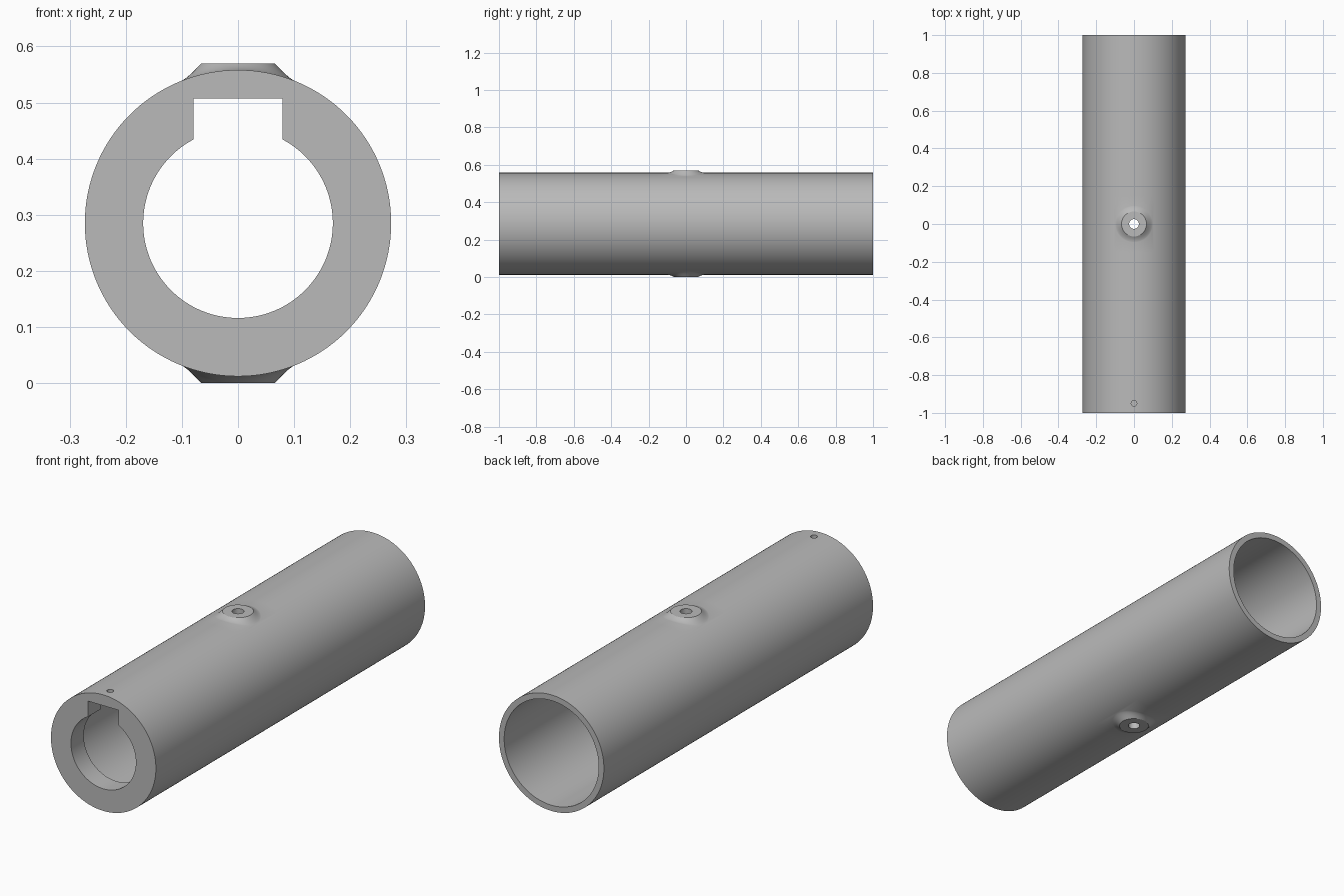
import bpy, bmesh, math
from mathutils import Matrix, Vector

if "Cube" in bpy.data.objects:
    bpy.data.objects.remove(bpy.data.objects["Cube"])

R, CZ, TOP = 0.273, 0.285, 0.2845       # tube radius, axis height, boss height from axis
CHAMBER_R, BORE_R, COLLAR_END = 0.246, 0.169, -0.905

steel = bpy.data.materials.new("steel grey")
steel.use_nodes = True
colour = (0.49, 0.49, 0.49, 1)
steel.diffuse_color = colour
steel.node_tree.nodes["Principled BSDF"].inputs["Base Color"].default_value = colour


def finish(name, bm):
    bmesh.ops.recalc_face_normals(bm, faces=bm.faces)
    mesh = bpy.data.meshes.new(name)
    bm.to_mesh(mesh)
    bm.free()
    mesh.materials.append(steel)
    ob = bpy.data.objects.new(name, mesh)
    bpy.context.collection.objects.link(ob)
    return ob


def skin(bm, rings):
    """Join closed rings of points into a capped solid."""
    loops = [[bm.verts.new(p) for p in ring] for ring in rings]
    n = len(loops[0])
    for a, b in zip(loops, loops[1:]):
        for i in range(n):
            j = (i + 1) % n
            bm.faces.new((a[i], a[j], b[j], b[i]))
    bm.faces.new(loops[0])
    bm.faces.new(loops[-1])


def circle(r, n):
    return [(r * math.cos(math.tau * i / n), r * math.sin(math.tau * i / n)) for i in range(n)]


def rod_y(name, r, stations, n=128):
    bm = bmesh.new()
    skin(bm, [[(x, y, CZ + z) for x, z in circle(r, n)] for y in stations])
    return finish(name, bm)


def rod_z(name, r, y, z0, z1, n=48):
    bm = bmesh.new()
    skin(bm, [[(x, y + v, z) for x, v in circle(r, n)] for z in (z0, z1)])
    return finish(name, bm)


def boss(name, side):
    """Flat pad that flares concavely down into the tube wall."""
    steps, rim, foot = 8, 0.066, 0.104
    rings = [[(x, y, 0.2) for x, y in circle(foot, 64)]]
    for k in range(steps, -1, -1):
        t = k / steps
        ease = 1 - (1 - t) ** 2
        ring = []
        for x, y in circle(rim + (foot - rim) * t, 64):
            wall = math.sqrt(R * R - x * x) - 0.0006
            ring.append((x, y, TOP + (wall - TOP) * ease))
        rings.append(ring)
    bm = bmesh.new()
    skin(bm, rings)
    bmesh.ops.scale(bm, vec=Vector((1, 1, side)), verts=bm.verts)
    bmesh.ops.translate(bm, vec=Vector((0, 0, CZ)), verts=bm.verts)
    return finish(name, bm)


def combine(target, tool, operation):
    tool.hide_render = True
    mod = target.modifiers.new(tool.name, 'BOOLEAN')
    mod.operation, mod.solver, mod.object = operation, 'EXACT', tool
    bpy.context.view_layer.objects.active = target
    bpy.ops.object.modifier_apply(modifier=mod.name)
    bpy.data.objects.remove(tool)


# Outer body with the two bosses
sleeve = rod_y("keyed_sleeve", R, (-1, -0.9, -0.15, 0.15, 1))
for label, side in (("top_boss", 1), ("bottom_boss", -1)):
    combine(sleeve, boss(label, side), 'UNION')

# Wide chamber behind the front collar, and the collar bore
combine(sleeve, rod_y("chamber_cut", CHAMBER_R, (COLLAR_END, 1.1)), 'DIFFERENCE')
combine(sleeve, rod_y("bore_cut", BORE_R, (-1.1, -0.8)), 'DIFFERENCE')

# Keyway through the collar
bm = bmesh.new()
bmesh.ops.create_cube(bm, size=1, matrix=Matrix.Translation((0, -0.95, 0.407))
                      @ Matrix.Diagonal((0.158, 0.3, 0.2, 1)))
combine(sleeve, finish("keyway_cut", bm), 'DIFFERENCE')

# Cross hole through both bosses and the set screw hole above the keyway
combine(sleeve, rod_z("cross_hole_cut", 0.026, 0, -0.1, 0.7), 'DIFFERENCE')
combine(sleeve, rod_z("screw_hole_cut", 0.015, -0.95, 0.45, 0.7, 32), 'DIFFERENCE')

# Smooth walls, sharp rims
for poly in sleeve.data.polygons:
    poly.use_smooth = True
sleeve.data.set_sharp_from_angle(angle=math.radians(25))
